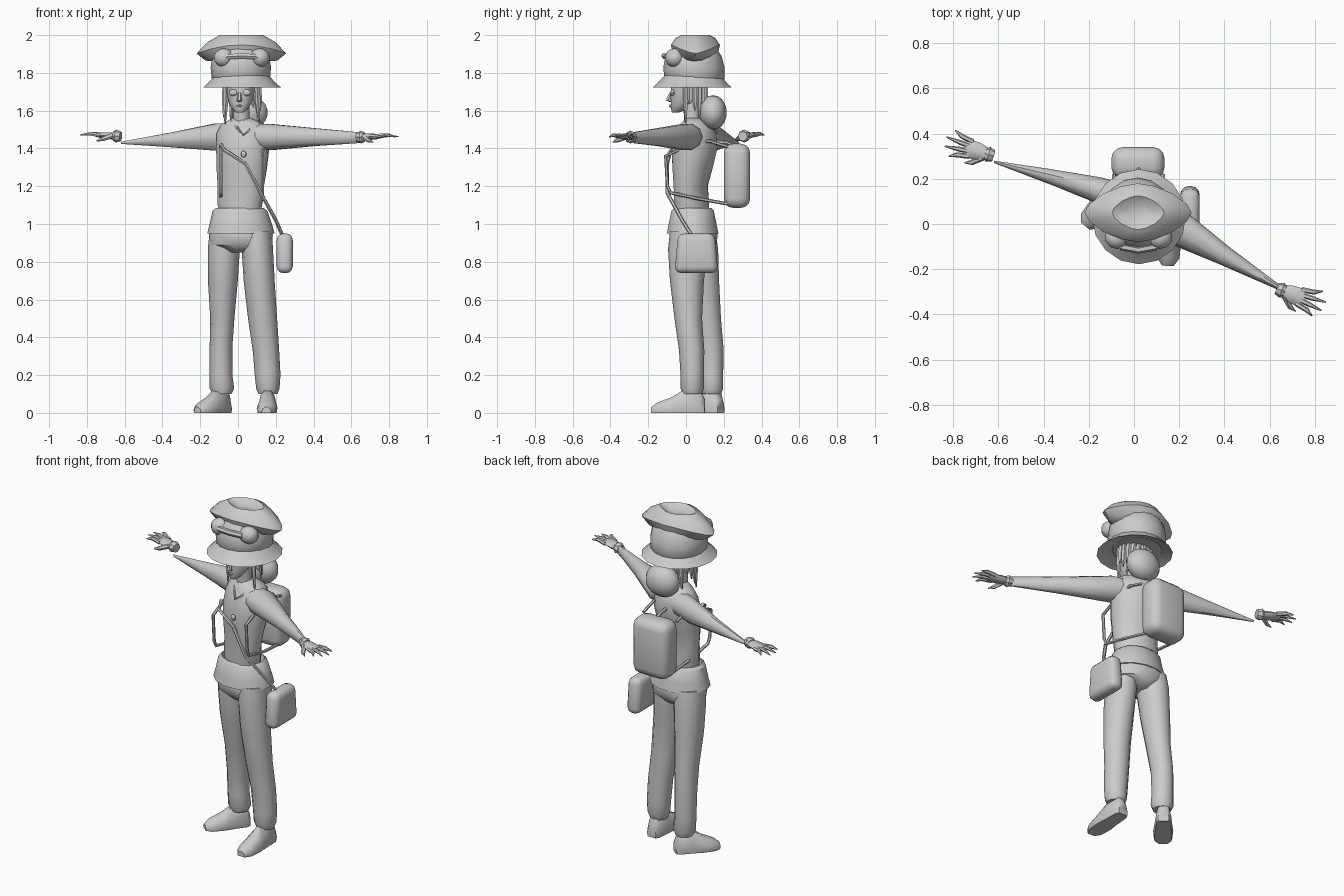
import bpy, bmesh, math
from mathutils import Vector, Matrix

grey = bpy.data.materials.new("plain grey")
grey.diffuse_color = (0.6, 0.6, 0.6, 1)


def finish(name, bm, angle=40):
    bmesh.ops.recalc_face_normals(bm, faces=bm.faces)
    me = bpy.data.meshes.new(name)
    bm.to_mesh(me)
    bm.free()
    ob = bpy.data.objects.new(name, me)
    bpy.context.collection.objects.link(ob)
    me.materials.append(grey)
    bpy.ops.object.select_all(action='DESELECT')
    bpy.context.view_layer.objects.active = ob
    ob.select_set(True)
    bpy.ops.object.shade_smooth_by_angle(angle=math.radians(angle))
    return ob


def skin(name, rings, caps=True, angle=40):
    """Join rings of points into one surface."""
    bm = bmesh.new()
    vs = [[bm.verts.new(p) for p in r] for r in rings]
    n = len(vs[0])
    for a, b in zip(vs, vs[1:]):
        for i in range(n):
            j = (i + 1) % n
            bm.faces.new((a[i], a[j], b[j], b[i]))
    if caps:
        bm.faces.new(vs[0])
        bm.faces.new(vs[-1])
    return finish(name, bm, angle)


def ring(c, u, v, n=12, p=1.0):
    c, u, v = Vector(c), Vector(u), Vector(v)
    out = []
    for i in range(n):
        a = 2 * math.pi * i / n
        co, si = math.cos(a), math.sin(a)
        out.append(c + u * math.copysign(abs(co) ** p, co) + v * math.copysign(abs(si) ** p, si))
    return out


def stack(name, rows, n=14, turn=0.0, caps=True, angle=40):
    """Horizontal ellipses: x, y, z, x radius, y radius."""
    c, s = math.cos(turn), math.sin(turn)
    return skin(name, [ring((x, y, z), (rx * c, rx * s, 0), (-ry * s, ry * c, 0), n)
                       for x, y, z, rx, ry in rows], caps, angle)


def tube(name, pts, radii, n=6):
    pts = [Vector(p) for p in pts]
    if not isinstance(radii, (list, tuple)):
        radii = [radii] * len(pts)
    rings = []
    for i, p in enumerate(pts):
        t = (pts[min(i + 1, len(pts) - 1)] - pts[max(i - 1, 0)]).normalized()
        ref = Vector((1, 0, 0)) if abs(t.x) < 0.7 else Vector((0, 0, 1))
        u = t.cross(ref).normalized()
        rings.append(ring(p, u * radii[i], t.cross(u) * radii[i], n))
    return skin(name, rings)


def ball(name, c, r, seg=14):
    bm = bmesh.new()
    bmesh.ops.create_uvsphere(bm, u_segments=seg, v_segments=seg // 2 + 2, radius=1,
                              matrix=Matrix.Translation(c) @ Matrix.Diagonal((*r, 1)))
    return finish(name, bm)


def soft_box(name, lo, hi, bevel, taper=1.0):
    bm = bmesh.new()
    lo, hi = Vector(lo), Vector(hi)
    bmesh.ops.create_cube(bm, size=1, matrix=Matrix.Translation((lo + hi) / 2)
                          @ Matrix.Diagonal((*(hi - lo), 1)))
    mid = (lo.y + hi.y) / 2
    for v in bm.verts:
        if v.co.z > lo.z + 0.01:
            v.co.y = mid + (v.co.y - mid) * taper
    bmesh.ops.bevel(bm, geom=bm.edges[:], offset=bevel, segments=3, profile=0.5, affect='EDGES')
    return finish(name, bm)


# Torso, turned so one shoulder is forward
stack("shirt", [(0.01, 0.03, 1.06, 0.115, 0.09), (0.01, 0.03, 1.11, 0.125, 0.09),
                (0.015, 0.025, 1.2, 0.13, 0.085), (0.02, 0.035, 1.3, 0.14, 0.105),
                (0.025, 0.045, 1.4, 0.145, 0.12), (0.025, 0.055, 1.48, 0.145, 0.105),
                (0.025, 0.055, 1.53, 0.12, 0.08), (0.02, 0.045, 1.56, 0.05, 0.045)], turn=-0.35)
stack("hip_wrap", [(0.01, 0.035, 1.03, 0.11, 0.09), (0.01, 0.035, 1.085, 0.125, 0.1),
                   (0.01, 0.035, 1.07, 0.145, 0.115), (0.015, 0.035, 1.0, 0.165, 0.13),
                   (0.015, 0.035, 0.95, 0.178, 0.14), (0.015, 0.035, 0.955, 0.155, 0.12)])
stack("trouser_seat", [(0.015, 0.04, 1.0, 0.15, 0.115), (0.015, 0.04, 0.94, 0.17, 0.128),
                       (0.017, 0.04, 0.89, 0.165, 0.12), (0.017, 0.04, 0.85, 0.07, 0.08)], turn=-0.1)

# Legs
stack("trouser_leg_back", [(-0.07, 0.065, 0.96, 0.08, 0.09), (-0.075, 0.07, 0.87, 0.085, 0.1),
                           (-0.08, 0.085, 0.7, 0.079, 0.09), (-0.083, 0.11, 0.5, 0.064, 0.075),
                           (-0.09, 0.13, 0.35, 0.06, 0.068), (-0.09, 0.135, 0.2, 0.06, 0.062),
                           (-0.085, 0.137, 0.13, 0.065, 0.06), (-0.085, 0.137, 0.1, 0.05, 0.05)], n=12)
stack("trouser_leg_front", [(0.1, 0.015, 0.96, 0.08, 0.1), (0.102, 0.01, 0.87, 0.083, 0.105),
                            (0.112, 0.005, 0.7, 0.082, 0.09), (0.13, 0.012, 0.5, 0.077, 0.073),
                            (0.148, 0.03, 0.33, 0.07, 0.067), (0.157, 0.033, 0.2, 0.068, 0.062),
                            (0.158, 0.033, 0.13, 0.062, 0.062), (0.158, 0.033, 0.1, 0.05, 0.05)], n=12)


# Shoes: upright slices from heel to toe
def shoe(name, heel, toe):
    heel, toe = Vector((*heel, 0)), Vector((*toe, 0))
    side = (toe - heel).normalized().cross(Vector((0, 0, 1)))
    rings = []
    for t, w, h in ((0, 0.03, 0.07), (0.08, 0.043, 0.12), (0.38, 0.048, 0.125),
                    (0.6, 0.055, 0.085), (0.88, 0.05, 0.055), (1, 0.025, 0.03)):
        c = heel.lerp(toe, t)
        rings.append([c + side * w * x + Vector((0, 0, h * z)) for x, z in
                      ((-0.9, 0), (0.9, 0), (1, 0.3), (0.75, 0.75), (0.35, 1), (-0.35, 1),
                       (-0.75, 0.75), (-1, 0.3))])
    skin(name, rings)


shoe("shoe_front", (0.16, 0.1), (0.15, -0.185))
shoe("shoe_back", (-0.055, 0.185), (-0.215, -0.01))

# Sleeves taper to thin wrists
skin("sleeve_front", [ring((0.06, 0.03, 1.465), (0, 0.07, 0), (0, 0, 0.07), 10),
                      ring((0.17, 0.0, 1.46), (0.03, 0.08, 0), (0, 0, 0.073), 10),
                      ring((0.4, -0.14, 1.46), (0.022, 0.038, 0), (0, 0, 0.05), 10),
                      ring((0.64, -0.28, 1.457), (0.005, 0.01, 0), (0, 0, 0.03), 10)])
skin("sleeve_back", [ring((-0.02, 0.1, 1.465), (0, 0.07, 0), (0, 0, 0.07), 10),
                     ring((-0.12, 0.135, 1.46), (-0.02, 0.07, 0), (0, 0, 0.075), 10),
                     ring((-0.36, 0.205, 1.445), (-0.01, 0.038, 0), (0, 0, 0.04), 10),
                     ring((-0.62, 0.275, 1.43), (0, 0.005, 0), (0, 0, 0.006), 10)])


# Hands
def hand(name, wrist, direction):
    w, d = Vector(wrist), Vector(direction).normalized()
    up = Vector((0, 0, 1))
    s = d.cross(up).normalized()
    if s.y > 0:
        s = -s
    tube(name + "_cuff", [w - d * 0.015, w + d * 0.01, w + d * 0.025], [0.026, 0.034, 0.026], 8)
    skin(name + "_palm", [ring(w + d * t, s * a, up * b, 8) for t, a, b in
                          ((0, 0.022, 0.02), (0.05, 0.038, 0.018), (0.1, 0.042, 0.014), (0.12, 0.036, 0.01))])
    for i, (k, reach) in enumerate(((-0.034, 0.18), (-0.012, 0.21), (0.011, 0.205), (0.032, 0.175))):
        tube(f"{name}_finger_{i}", [w + d * 0.09 + s * k, w + d * 0.145 + s * k * 1.3 + up * 0.006,
                                    w + d * reach + s * k * 1.8 - up * 0.004], [0.012, 0.011, 0.003])
    tube(name + "_thumb", [w + d * 0.03 + s * 0.02, w + d * 0.07 + s * 0.055 - up * 0.02,
                           w + d * 0.1 + s * 0.065 - up * 0.03], [0.015, 0.012, 0.003])


hand("hand_front", (0.645, -0.29, 1.46), (0.93, -0.36, 0.03))
hand("hand_back", (-0.635, 0.305, 1.465), (-0.95, 0.28, 0.05))

# Head and face
stack("neck", [(0.02, 0.04, 1.5, 0.055, 0.05), (0.018, 0.03, 1.57, 0.042, 0.042),
               (0.018, 0.025, 1.66, 0.045, 0.05)], n=10)
stack("head", [(0.01, -0.055, 1.59, 0.018, 0.018), (0.01, -0.04, 1.605, 0.038, 0.04),
               (0.012, -0.02, 1.64, 0.06, 0.062), (0.014, -0.005, 1.69, 0.072, 0.078),
               (0.015, 0.005, 1.75, 0.078, 0.085)])
skin("nose", [ring((0.008, -0.078, 1.695), (0.008, 0, 0), (0, 0.012, 0), 6),
              ring((0.007, -0.095, 1.655), (0.014, 0, 0), (0, 0.015, 0), 6),
              ring((0.008, -0.075, 1.645), (0.01, 0, 0), (0, 0.01, 0), 6)])
tube("lips", [(-0.012, -0.07, 1.625), (0.009, -0.083, 1.625), (0.03, -0.07, 1.625)], [0.003, 0.008, 0.003])
for k in (-1, 1):
    ball("eyeglass", (0.01 + k * 0.034, -0.07, 1.695), (0.026, 0.016, 0.018), 10)

# Hair: gathered ball and hanging locks
ball("hair_bun", (0.055, 0.143, 1.59), (0.105, 0.073, 0.092))
for i in range(13):
    a = math.radians(-25 + i * 19)
    x, y = 0.02 + 0.088 * math.cos(a), 0.03 + 0.075 * math.sin(a)
    end = 1.53 + 0.035 * ((i * 3) % 4)
    tube("hair_lock", [(x, y, 1.76), (x * 1.05, y, 1.66), (x * 1.12, y * 1.02, end)], [0.014, 0.015, 0.004], 5)

# Hat: brim, round crown, pointed top
stack("hat_brim", [(0.02, 0.035, 1.785, 0.145, 0.15), (0.02, 0.033, 1.745, 0.18, 0.185),
                   (0.022, 0.032, 1.722, 0.208, 0.21), (0.02, 0.033, 1.738, 0.17, 0.175),
                   (0.02, 0.035, 1.75, 0.1, 0.1)], n=16)
stack("hat_crown", [(0.015, 0.045, 1.74, 0.135, 0.135), (0.015, 0.045, 1.775, 0.155, 0.16),
                    (0.015, 0.042, 1.83, 0.16, 0.162), (0.015, 0.04, 1.89, 0.15, 0.148),
                    (0.015, 0.045, 1.93, 0.12, 0.115)], n=16)
top = []
for rx, ry, z, bend in ((0.13, 0.11, 1.87, 0.01), (0.19, 0.12, 1.905, 0.04), (0.237, 0.13, 1.948, 0.045),
                        (0.18, 0.105, 1.985, 0.022), (0.115, 0.075, 2.0, 0.0), (0.06, 0.04, 1.975, 0)):
    r = ring((0.018, 0.05, z), (rx, 0, 0), (0, ry, 0), 16, 1.25)
    for v in r:
        v.z -= bend * ((v.x - 0.018) / rx) ** 2
    top.append(r)
skin("hat_top", top)

# Goggles resting on the crown
for x in (-0.075, 0.115):
    ball("goggle_lens", (x, -0.06, 1.88), (0.055, 0.052, 0.05), 10)
tube("goggle_bridge", [(-0.06, -0.1, 1.885), (0.02, -0.115, 1.89), (0.1, -0.1, 1.885)], 0.016)

# Backpack and its straps
soft_box("backpack", (-0.1, 0.2, 1.085), (0.135, 0.34, 1.425), 0.05)
tube("backpack_handle", [(0.02, 0.26, 1.41), (0.02, 0.22, 1.43), (0.02, 0.14, 1.44), (0.02, 0.1, 1.41)], 0.01)
for x in (-0.09, 0.13):
    tube("shoulder_strap", [(x, 0.22, 1.41), (x, 0.12, 1.44), (x, 0.0, 1.41), (x, -0.108, 1.36),
                            (x, -0.098, 1.2), (x, -0.08, 1.165), (x, 0.06, 1.135), (x * 0.8, 0.23, 1.105)], 0.009)

# Side bag on a long cross strap
soft_box("side_bag", (0.205, -0.06, 0.74), (0.29, 0.17, 0.95), 0.035, 0.85)
tube("cross_strap", [(-0.09, -0.03, 1.42), (-0.07, -0.08, 1.39), (0.04, -0.1, 1.32), (0.12, -0.1, 1.165),
                     (0.2, -0.02, 1.02), (0.235, 0.03, 0.94)], 0.01)

# Neckline trim and pendant
tube("neckline", [(-0.035, 0.02, 1.545), (0.0, -0.035, 1.505), (0.027, -0.065, 1.47),
                  (0.06, -0.045, 1.495), (0.095, 0.0, 1.535)], 0.006)
ball("pendant", (0.03, -0.088, 1.37), (0.015, 0.01, 0.018), 8)
